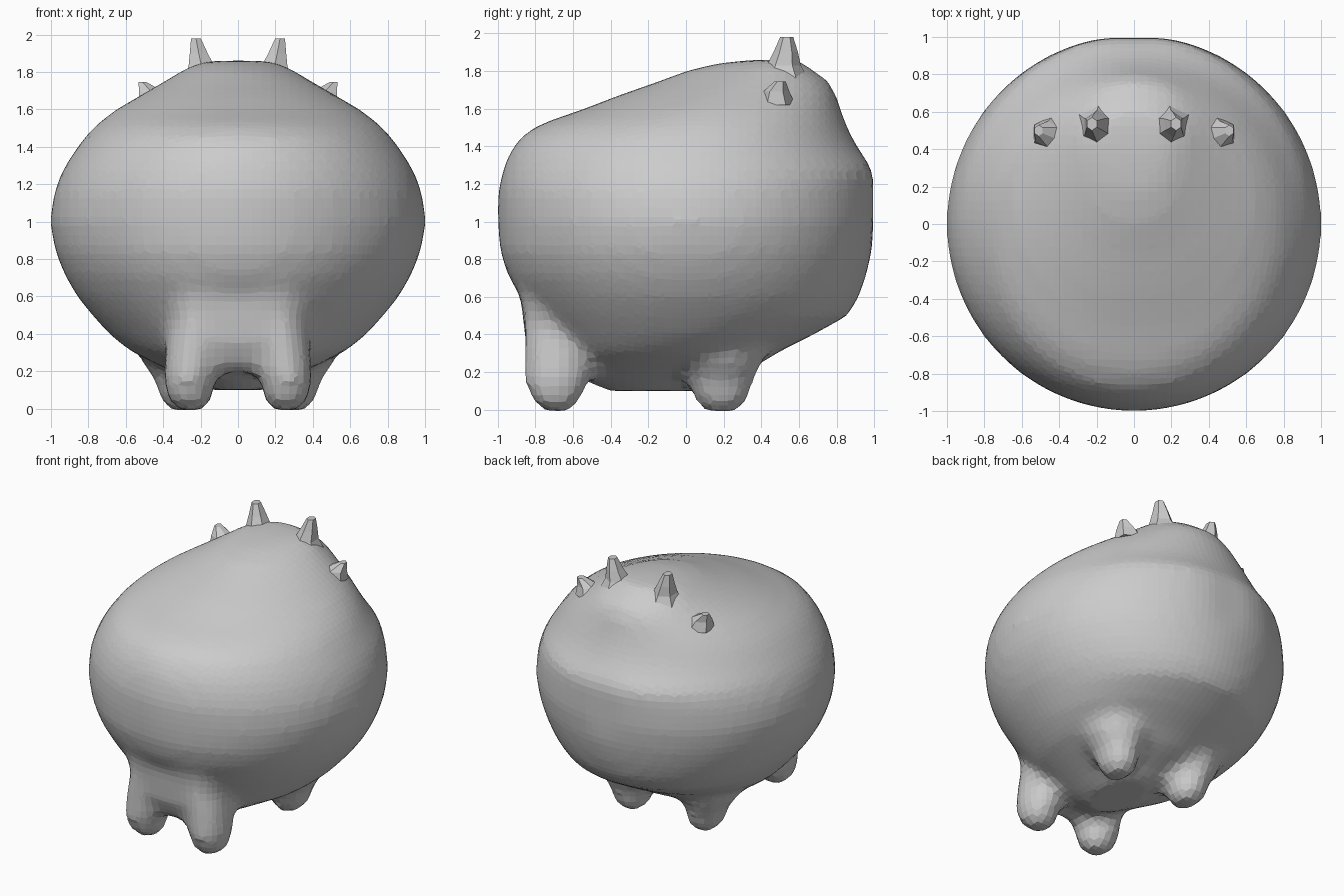
import bpy, bmesh, math


def loft(bm, rings, sides=48, power=2.0):
    """Closed skin through rings (x, y_centre, z, half_width, front, back)."""
    loops = []
    for x, y, z, w, f, b in rings:
        loop = []
        for i in range(sides):
            a = 2 * math.pi * (i + 0.5) / sides
            c, s = math.cos(a), math.sin(a)
            px = math.copysign(abs(c) ** (2 / power), c) * w
            py = math.copysign(abs(s) ** (2 / power), s) * (b if s > 0 else f)
            loop.append(bm.verts.new((x + px, min(y + py, 0.995), z)))
        loops.append(loop)
    for lo, hi in zip(loops, loops[1:]):
        for i in range(sides):
            j = (i + 1) % sides
            bm.faces.new((lo[i], lo[j], hi[j], hi[i]))
    bm.faces.new(loops[0][::-1])
    bm.faces.new(loops[-1])


def make_object(name, bm):
    bmesh.ops.recalc_face_normals(bm, faces=bm.faces)
    mesh = bpy.data.meshes.new(name)
    bm.to_mesh(mesh)
    bm.free()
    obj = bpy.data.objects.new(name, mesh)
    bpy.context.collection.objects.link(obj)
    return obj


bm = bmesh.new()

# round body: z, front y, back y, half width, y of widest point
body = [
    (0.10, -0.42, 0.10, 0.16, -0.15), (0.16, -0.55, 0.20, 0.27, -0.12),
    (0.23, -0.62, 0.37, 0.42, -0.08), (0.31, -0.69, 0.50, 0.58, -0.05),
    (0.40, -0.75, 0.68, 0.69, 0.0), (0.50, -0.82, 0.86, 0.78, 0.0),
    (0.60, -0.88, 0.92, 0.86, 0.0), (0.72, -0.95, 0.96, 0.93, 0.0),
    (0.85, -0.99, 0.99, 0.98, 0.0), (1.00, -1.0, 1.01, 1.005, 0.0),
    (1.15, -1.0, 1.01, 0.985, 0.0), (1.27, -0.975, 1.01, 0.94, 0.0),
    (1.36, -0.94, 0.935, 0.885, 0.0), (1.45, -0.88, 0.88, 0.82, 0.02),
    (1.52, -0.77, 0.85, 0.755, 0.06), (1.60, -0.54, 0.82, 0.65, 0.13),
    (1.67, -0.36, 0.80, 0.53, 0.22), (1.74, -0.16, 0.765, 0.41, 0.32),
    (1.80, 0.00, 0.68, 0.31, 0.42), (1.84, 0.16, 0.63, 0.24, 0.46),
    (1.86, 0.36, 0.58, 0.14, 0.48),
]
loft(bm, [(0, c, z, w, c - f, b - c) for z, f, b, w, c in body], 64)

# block joining the front legs to the body
loft(bm, [(0, -0.6, 0.20, 0.30, 0.18, 0.1), (0, -0.6, 0.35, 0.36, 0.25, 0.2),
          (0, -0.6, 0.60, 0.38, 0.28, 0.2), (0, -0.6, 0.80, 0.44, 0.35, 0.2)],
     power=3.5)

# four stubby legs
for s in (1, -1):
    loft(bm, [(s * x, y, z, r, d, d) for x, y, z, r, d in (
        (0.25, -0.68, -0.01, 0.08, 0.07), (0.26, -0.69, 0.05, 0.12, 0.13),
        (0.26, -0.69, 0.15, 0.14, 0.17), (0.24, -0.67, 0.30, 0.15, 0.19),
        (0.20, -0.64, 0.50, 0.17, 0.22))], 24)
    loft(bm, [(s * x, y, z, r, d, d) for x, y, z, r, d in (
        (0.29, 0.19, -0.01, 0.08, 0.09), (0.30, 0.19, 0.06, 0.12, 0.15),
        (0.31, 0.19, 0.16, 0.14, 0.17), (0.32, 0.18, 0.26, 0.20, 0.23),
        (0.32, 0.18, 0.40, 0.22, 0.25))], 24)

# fuse the parts and soften the joints
creature = make_object("body_with_legs", bm)
fuse = creature.modifiers.new("fuse", 'REMESH')
fuse.mode = 'VOXEL'
fuse.voxel_size = 0.05
soften = creature.modifiers.new("soften", 'SMOOTH')
soften.factor = 0.5
soften.iterations = 4

# faceted horns and small sideways ears
for s, side in ((1, "right"), (-1, "left")):
    bm = bmesh.new()
    loft(bm, [(s * x, y, z, r, d, d) for x, y, z, r, d in (
        (0.19, 0.52, 1.76, 0.12, 0.13), (0.195, 0.52, 1.83, 0.08, 0.09),
        (0.21, 0.53, 1.90, 0.055, 0.065), (0.225, 0.535, 1.98, 0.03, 0.035))], 6)
    make_object(side + "_horn", bm)

    bm = bmesh.new()
    loft(bm, [(s * x, y, z, r, d, d) for x, y, z, r, d in (
        (0.43, 0.48, 1.62, 0.12, 0.10), (0.46, 0.48, 1.69, 0.08, 0.07),
        (0.51, 0.50, 1.745, 0.025, 0.03))], 6)
    make_object(side + "_ear", bm)
